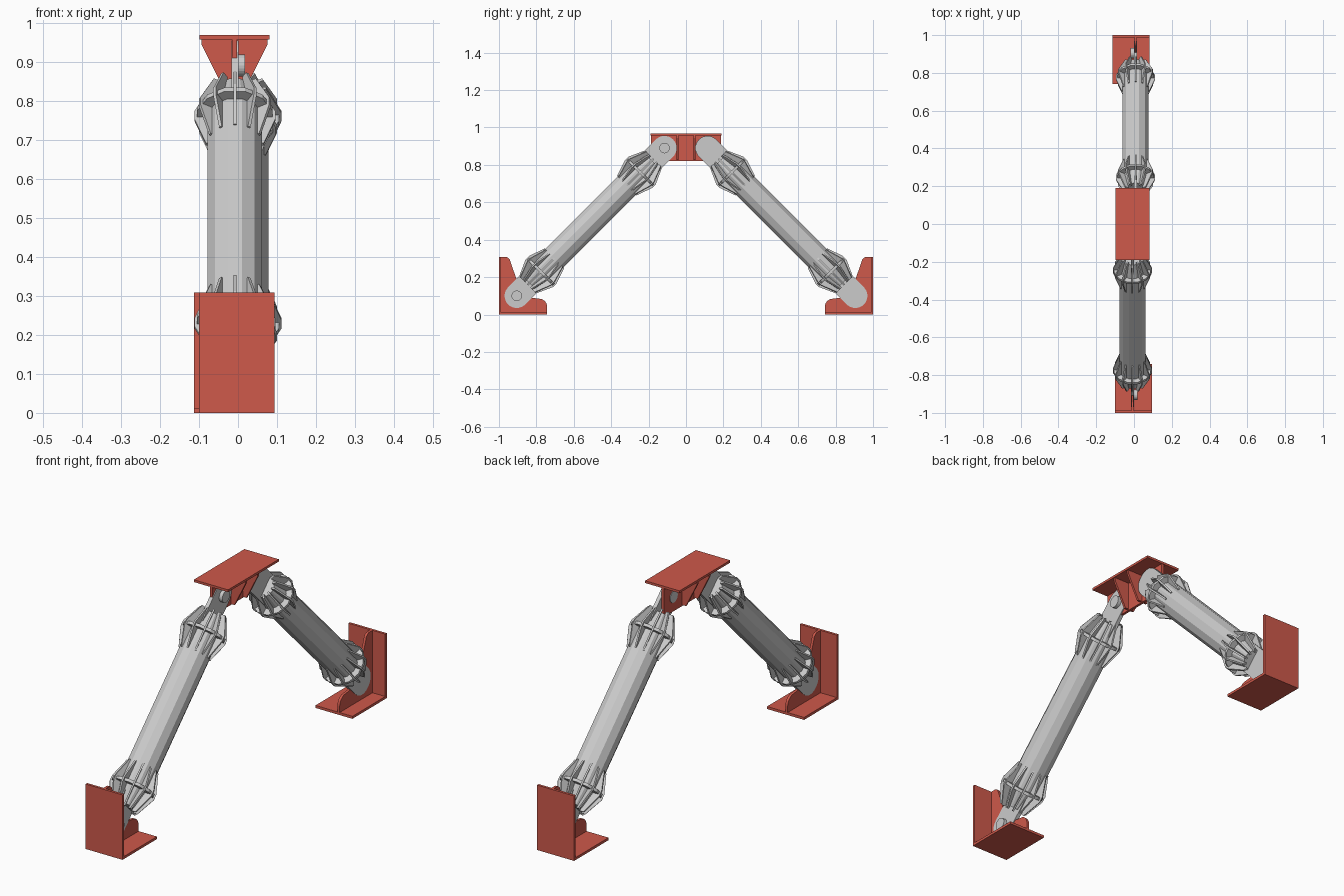
import bpy, bmesh, math
from mathutils import Matrix, Vector

if "Cube" in bpy.data.objects:
    bpy.data.objects.remove(bpy.data.objects["Cube"])

red = bpy.data.materials.new("red_paint")
red.diffuse_color = (0.62, 0.10, 0.07, 1)
red.use_nodes = True
red.node_tree.nodes["Principled BSDF"].inputs["Base Color"].default_value = red.diffuse_color


def make(name, bm, matrix=Matrix(), mat=None):
    bmesh.ops.recalc_face_normals(bm, faces=bm.faces)
    me = bpy.data.meshes.new(name)
    bm.to_mesh(me)
    bm.free()
    ob = bpy.data.objects.new(name, me)
    ob.matrix_world = matrix
    bpy.context.collection.objects.link(ob)
    if mat:
        me.materials.append(mat)
    return ob


def slab(bm, points, to3d, offset):
    """Extrude a flat outline; to3d maps (a, b) to a point."""
    face = bm.faces.new([bm.verts.new(to3d(a, b)) for a, b in points])
    new = bmesh.ops.extrude_face_region(bm, geom=[face])["geom"]
    bmesh.ops.translate(bm, vec=Vector(offset),
                        verts=[v for v in new if isinstance(v, bmesh.types.BMVert)])


def lathe(bm, profile, sides=12):
    """Closed ring solid from (radius, z) profile around local z."""
    rings = []
    for r, z in profile:
        rings.append([bm.verts.new((r * math.cos(2 * math.pi * (i + .5) / sides),
                                    r * math.sin(2 * math.pi * (i + .5) / sides), z))
                      for i in range(sides)])
    for a, b in zip(rings, rings[1:]):
        for i in range(sides):
            j = (i + 1) % sides
            bm.faces.new((a[i], a[j], b[j], b[i]))
    bm.faces.new(rings[0])
    bm.faces.new(rings[-1])


def arc(cx, cy, r, a0, a1, n):
    return [(cx + r * math.cos(math.radians(a0 + (a1 - a0) * i / n)),
             cy + r * math.sin(math.radians(a0 + (a1 - a0) * i / n))) for i in range(n + 1)]


def box(name, lo, hi, matrix, mat):
    bm = bmesh.new()
    slab(bm, [(lo[0], lo[1]), (hi[0], lo[1]), (hi[0], hi[1]), (lo[0], hi[1])],
         lambda a, b: (a, b, lo[2]), (0, 0, hi[2] - lo[2]))
    return make(name, bm, matrix, mat)


LENGTH = 0.79 * math.sqrt(2)
TUBE_R = 0.072


def brace_end(name, m):
    # flat eye plate with a round end
    bm = bmesh.new()
    slab(bm, arc(0, 0, .065, 180, 360, 18) + [(.065, .15), (-.065, .15)],
         lambda a, b: (-.009, a, b), (.018, 0, 0))
    make(name + "_eye_plate", bm, m)
    # pin head on one side
    bm = bmesh.new()
    slab(bm, arc(0, 0, .028, 0, 345, 23), lambda a, b: (0, a, b), (.026, 0, 0))
    make(name + "_pin", bm, m)
    # collar ring
    bm = bmesh.new()
    lathe(bm, [(.1, .176), (.1, .19)])
    make(name + "_collar_ring", bm, m)
    # radial fins
    bm = bmesh.new()
    fin = [(.045, .082), (.064, .082), (.104, .17), (.104, .196), (.074, .285), (.06, .285)]
    for i in range(12):
        part = bmesh.new()
        slab(part, fin, lambda r, z: (r, -.004, z), (0, .008, 0))
        part.transform(Matrix.Rotation(i * math.pi / 6, 4, 'Z'))
        tmp = bpy.data.meshes.new("tmp")
        part.to_mesh(tmp)
        part.free()
        bm.from_mesh(tmp)
        bpy.data.meshes.remove(tmp)
    make(name + "_collar_fins", bm, m)


def brace(name, turn):
    m = (turn @ Matrix.Translation((-.008, -.905, .10))
         @ Matrix.Rotation(math.radians(-45), 4, 'X'))
    # twelve-sided tube with tapered ends
    bm = bmesh.new()
    lathe(bm, [(.05, .095), (TUBE_R, .18), (TUBE_R, LENGTH - .18), (.05, LENGTH - .095)])
    make(name + "_tube", bm, m)
    brace_end(name + "_lower", m)
    brace_end(name + "_upper", m @ Matrix.Translation((0, 0, LENGTH))
              @ Matrix.Rotation(math.pi, 4, 'X'))


def base_bracket(name, x, flip):
    m = Matrix.Translation((x, 0, 0)) @ Matrix.Diagonal((1, flip, 1, 1))
    w = .097
    box(name + "_base_plate", (-w, -1, 0), (w, -.742, .012), m, red)
    box(name + "_wall_plate", (-w, -1, 0), (w, -.988, .308), m, red)
    # gusset with rounded shoulders, clear of the brace
    bm = bmesh.new()
    outline = ([(-.99, .01), (-.742, .01), (-.742, .04)] + arc(-.787, .04, .045, 15, 90, 5)
               + [(-.83, .09), (-.90, .17)] + arc(-.965, .283, .025, 20, 90, 4) + [(-.99, .308)])
    gx = -.008 * flip - x
    slab(bm, outline, lambda a, b: (gx - .006, a, b), (.012, 0, 0))
    make(name + "_gusset", bm, m, red)


for label, flip, bx in (("front", 1, -.003), ("back", -1, -.016)):
    brace(label + "_brace", Matrix.Rotation(0 if flip == 1 else math.pi, 4, 'Z'))
    base_bracket(label + "_bracket", bx, flip)

# top bracket: plate, long gusset and two tapered stiffeners
top = Matrix.Translation((-.009, 0, 0))
box("top_plate", (-.09, -.19, .957), (.09, .19, .968), top, red)
box("top_gusset", (-.006, -.188, .82), (.006, .188, .96), top, red)
for label, y in (("front", -.045), ("back", .045)):
    bm = bmesh.new()
    slab(bm, [(-.084, .96), (-.084, .943), (-.025, .825), (.025, .825), (.084, .943), (.084, .96)],
         lambda a, b: (a, y - .005, b), (0, .01, 0))
    make("top_stiffener_" + label, bm, top, red)
